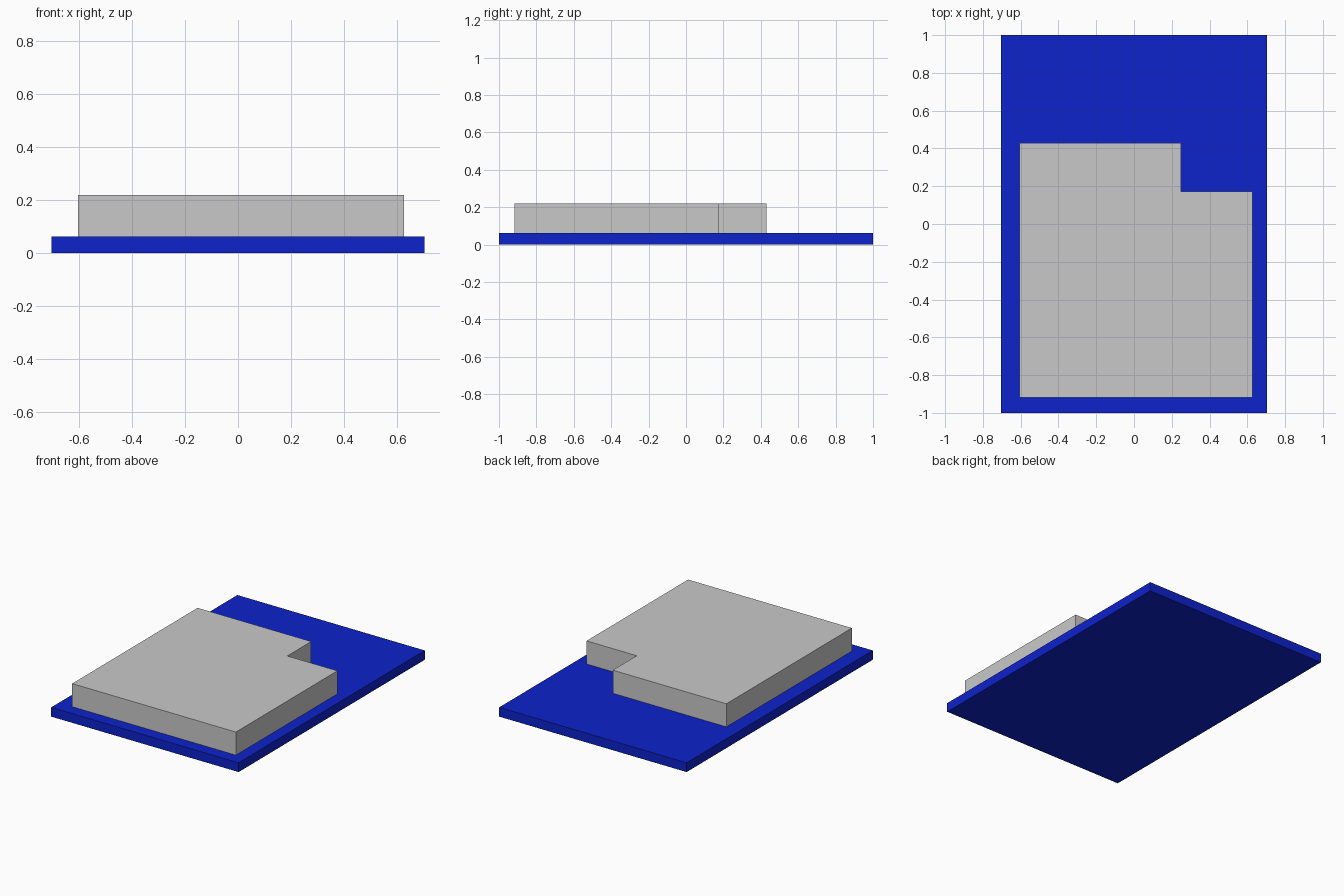
import bpy
import bmesh

cube = bpy.data.objects.get("Cube")
if cube:
    bpy.data.objects.remove(cube, do_unlink=True)


def make_material(name, rgb):
    mat = bpy.data.materials.new(name)
    mat.use_nodes = True
    color = (*rgb, 1.0)
    mat.diffuse_color = color
    mat.node_tree.nodes["Principled BSDF"].inputs["Base Color"].default_value = color
    return mat


def make_slab(name, outline, bottom, top, mat):
    """Extrude a counter-clockwise plan outline from bottom to top."""
    bm = bmesh.new()
    base = bm.faces.new([bm.verts.new((x, y, bottom)) for x, y in outline])
    result = bmesh.ops.extrude_face_region(bm, geom=[base], use_keep_orig=True)
    for v in result["geom"]:
        if isinstance(v, bmesh.types.BMVert):
            v.co.z = top
    bmesh.ops.recalc_face_normals(bm, faces=bm.faces)
    mesh = bpy.data.meshes.new(name)
    bm.to_mesh(mesh)
    bm.free()
    mesh.materials.append(mat)
    obj = bpy.data.objects.new(name, mesh)
    bpy.context.collection.objects.link(obj)
    return obj


blue = make_material("deep_blue", (0.004, 0.016, 0.6))
grey = make_material("light_grey", (0.584, 0.584, 0.584))

board_top = 0.063

# Thin rectangular base board
make_slab("base_board",
          [(-0.705, -1), (0.705, -1), (0.705, 1), (-0.705, 1)],
          0, board_top, blue)

# Raised block with its rear left corner notched out
make_slab("raised_block",
          [(-0.605, -0.918), (0.627, -0.918), (0.627, 0.173),
           (0.25, 0.173), (0.25, 0.43), (-0.605, 0.43)],
          board_top, 0.22, grey)
